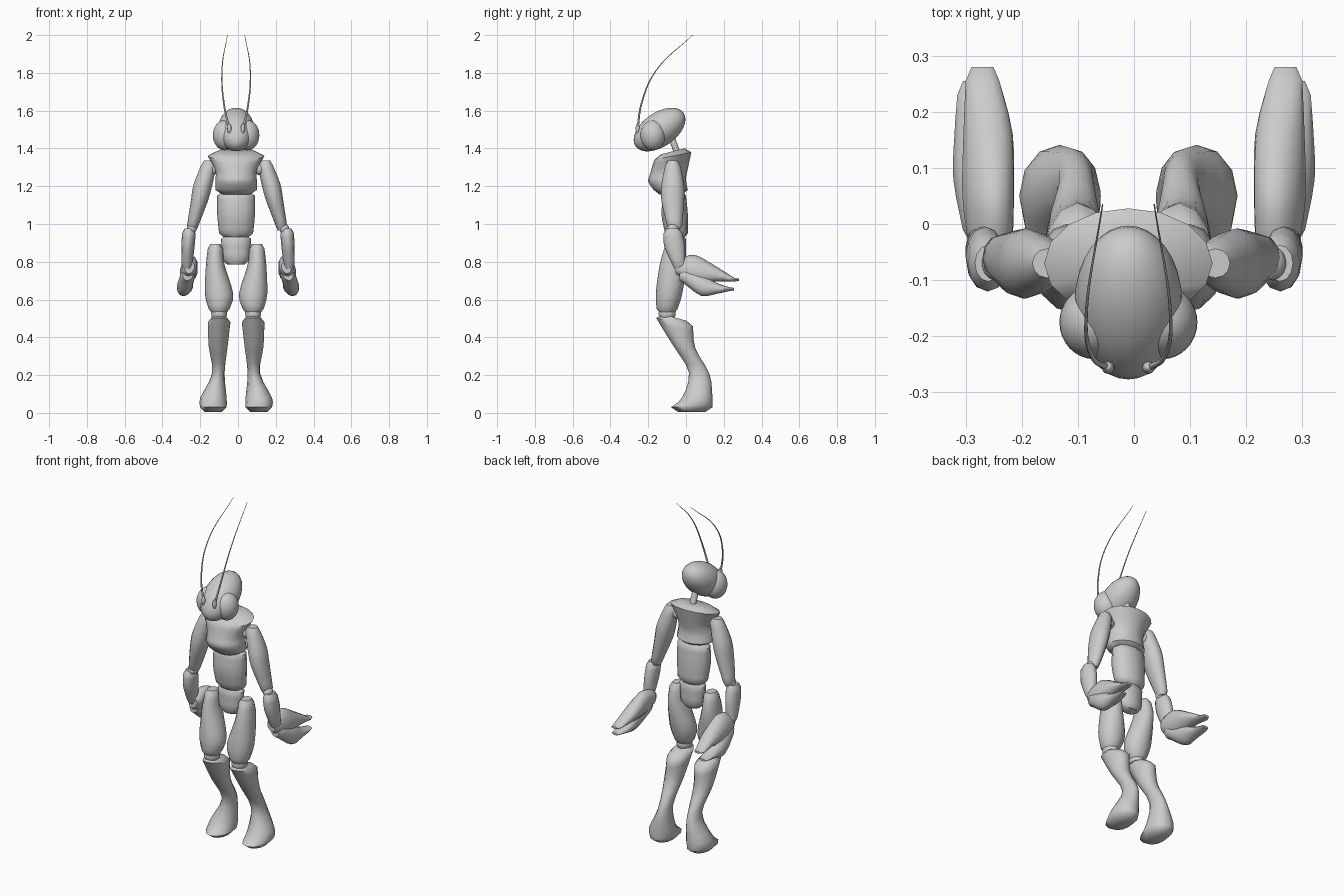
import bpy, bmesh, math
from mathutils import Vector

cube = bpy.data.objects.get("Cube")
if cube:
    bpy.data.objects.remove(cube)

MID = -0.01  # the body sits slightly off the centre line
SIDES = {"left": 1, "right": -1}

grey = bpy.data.materials.new("plain_grey")
grey.use_nodes = True
tone = (0.6, 0.6, 0.6, 1)
grey.diffuse_color = tone
grey.node_tree.nodes["Principled BSDF"].inputs["Base Color"].default_value = tone


def finish(obj, name):
    obj.name = name
    obj.data.materials.append(grey)
    bpy.ops.object.select_all(action="DESELECT")
    obj.select_set(True)
    bpy.context.view_layer.objects.active = obj
    bpy.ops.object.shade_smooth_by_angle(angle=math.radians(50))


def smooth_rings(sections, steps=3):
    """Fill in rings between the given sections along a smooth spline."""
    points = [Vector(section) for section in sections]
    padded = [points[0]] + points + [points[-1]]
    rings = []
    for before, start, end, after in zip(padded, padded[1:], padded[2:], padded[3:]):
        leave, arrive = (end - before) / 2, (after - start) / 2
        for step in range(steps):
            t = step / steps
            ease = t * t * (3 - 2 * t)
            rings.append(start.lerp(end, ease)
                         + leave * t * (1 - t) ** 2 - arrive * t * t * (1 - t))
    return rings + [points[-1]]


def rounded_ends(rings, along_y):
    """Close both ends with a smaller ring set a little further out."""
    axis = 1 if along_y else 2
    ends = []
    for end, other in ((rings[0], rings[-1]), (rings[-1], rings[0])):
        cap = end.copy()
        cap[axis] += math.copysign(0.025, end[axis] - other[axis])
        cap[3] *= 0.65
        cap[4] *= 0.65
        ends.append(cap)
    return [ends[0]] + rings + [ends[1]]


def loft(name, sections, side=1, mid=MID, tilt=0, along_y=False, sides=12):
    """Skin over sections (x, y, z, half width, half depth).

    The tilt of the first ring fades out toward the last one.
    """
    bm = bmesh.new()
    rings = rounded_ends(smooth_rings(sections), along_y)
    loops = []
    for n, (x, y, z, width, depth) in enumerate(rings):
        fade = (1 - n / len(rings)) ** 2
        angle = math.radians(90 if along_y else tilt * fade)
        lean = 0.15 if along_y else 0  # hands spread outward at the lower edge
        loop = []
        for i in range(sides):
            turn = math.tau * i / sides
            d = depth * math.sin(turn)
            across = x + width * math.cos(turn) - lean * d
            loop.append(bm.verts.new((mid + side * across,
                                      y + d * math.cos(angle),
                                      z + d * math.sin(angle))))
        loops.append(loop)
    for a, b in zip(loops, loops[1:]):
        for i in range(sides):
            j = (i + 1) % sides
            bm.faces.new((a[i], a[j], b[j], b[i]))
    bm.faces.new(loops[0])
    bm.faces.new(loops[-1])
    bmesh.ops.recalc_face_normals(bm, faces=bm.faces)
    mesh = bpy.data.meshes.new(name)
    bm.to_mesh(mesh)
    bm.free()
    obj = bpy.data.objects.new(name, mesh)
    bpy.context.collection.objects.link(obj)
    finish(obj, name)


def ball(name, place, size, tilt=0):
    bpy.ops.mesh.primitive_uv_sphere_add(segments=32, ring_count=16, location=place,
                                         rotation=(math.radians(tilt), 0, 0))
    bpy.context.object.scale = size
    finish(bpy.context.object, name)


def antenna(name, side, path):
    """Thin curved feeler that tapers to its tip."""
    curve = bpy.data.curves.new(name, "CURVE")
    curve.dimensions = "3D"
    curve.bevel_depth = 0.006
    curve.bevel_resolution = 2
    spline = curve.splines.new("BEZIER")
    spline.bezier_points.add(len(path) - 1)
    for i, (point, (x, y, z)) in enumerate(zip(spline.bezier_points, path)):
        point.co = (MID + side * x, y, z)
        point.handle_left_type = point.handle_right_type = "AUTO"
        point.radius = 1 - 0.8 * i / (len(path) - 1)
    curve.materials.append(grey)
    bpy.context.collection.objects.link(bpy.data.objects.new(name, curve))


# Head and neck
ball("head", (MID, -0.14, 1.5), (0.096, 0.155, 0.09), tilt=35)
loft("neck", [(0, -0.07, 1.44, 0.018, 0.018), (0, -0.04, 1.36, 0.018, 0.018)])

# Torso
loft("chest", [(0, -0.07, 1.36, 0.15, 0.1),
               (0, -0.09, 1.28, 0.11, 0.1),
               (0, -0.1, 1.23, 0.11, 0.1),
               (0, -0.08, 1.18, 0.11, 0.09)], tilt=14, sides=16)
loft("abdomen", [(0, -0.06, 1.15, 0.1, 0.06),
                 (0, -0.06, 1.05, 0.1, 0.07),
                 (0, -0.05, 0.95, 0.09, 0.06)])
loft("pelvis", [(0, -0.05, 0.92, 0.08, 0.05),
                (0, -0.05, 0.81, 0.07, 0.05)])

for label, s in SIDES.items():
    # Eye and antenna
    ball(label + "_eye", (MID + s * 0.06, -0.175, 1.47), (0.063, 0.066, 0.08))
    ball(label + "_antenna_base", (MID + s * 0.036, -0.256, 1.505), (0.011, 0.011, 0.026))
    antenna(label + "_antenna", s, [(0.036, -0.257, 1.5), (0.065, -0.235, 1.64),
                                    (0.075, -0.16, 1.81), (0.046, 0.035, 2)])

    # Arm with ball joints
    ball(label + "_shoulder", (MID + s * 0.123, -0.075, 1.29), (0.03, 0.03, 0.03))
    loft(label + "_upper_arm", [(0.15, -0.07, 1.31, 0.04, 0.04),
                                (0.18, -0.07, 1.21, 0.05, 0.06),
                                (0.2, -0.07, 1.12, 0.045, 0.06),
                                (0.235, -0.06, 0.99, 0.03, 0.04)], s, mid=MID / 2)
    ball(label + "_elbow", (s * 0.245, -0.07, 0.975), (0.026, 0.03, 0.026))
    loft(label + "_forearm", [(0.26, -0.07, 0.95, 0.036, 0.05),
                              (0.265, -0.06, 0.88, 0.035, 0.055),
                              (0.27, -0.04, 0.79, 0.03, 0.035)], s, mid=0)
    ball(label + "_wrist", (s * 0.27, -0.033, 0.79), (0.028, 0.03, 0.03))

    # Hand: finger block above, thumb below
    loft(label + "_fingers", [(0.256, -0.03, 0.77, 0.04, 0.05),
                              (0.26, 0.05, 0.76, 0.046, 0.075),
                              (0.26, 0.16, 0.735, 0.044, 0.04),
                              (0.27, 0.255, 0.705, 0.03, 0.01)], s, mid=0, along_y=True)
    loft(label + "_thumb", [(0.265, -0.01, 0.73, 0.04, 0.045),
                            (0.28, 0.08, 0.68, 0.042, 0.06),
                            (0.28, 0.16, 0.66, 0.04, 0.03),
                            (0.285, 0.23, 0.655, 0.03, 0.01)], s, mid=0, along_y=True)

    # Leg
    loft(label + "_thigh", [(0.11, -0.065, 0.87, 0.04, 0.05),
                            (0.11, -0.07, 0.78, 0.05, 0.07),
                            (0.09, -0.09, 0.63, 0.075, 0.07),
                            (0.09, -0.1, 0.55, 0.055, 0.055)], s)
    ball(label + "_knee", (MID + s * 0.09, -0.1, 0.525), (0.042, 0.045, 0.042))
    loft(label + "_shin_and_foot", [(0.09, -0.06, 0.48, 0.06, 0.1),
                                    (0.095, -0.01, 0.35, 0.05, 0.06),
                                    (0.094, 0.07, 0.21, 0.033, 0.055),
                                    (0.12, 0.06, 0.08, 0.07, 0.08),
                                    (0.12, 0.03, 0.03, 0.07, 0.11)], s, tilt=-15)
